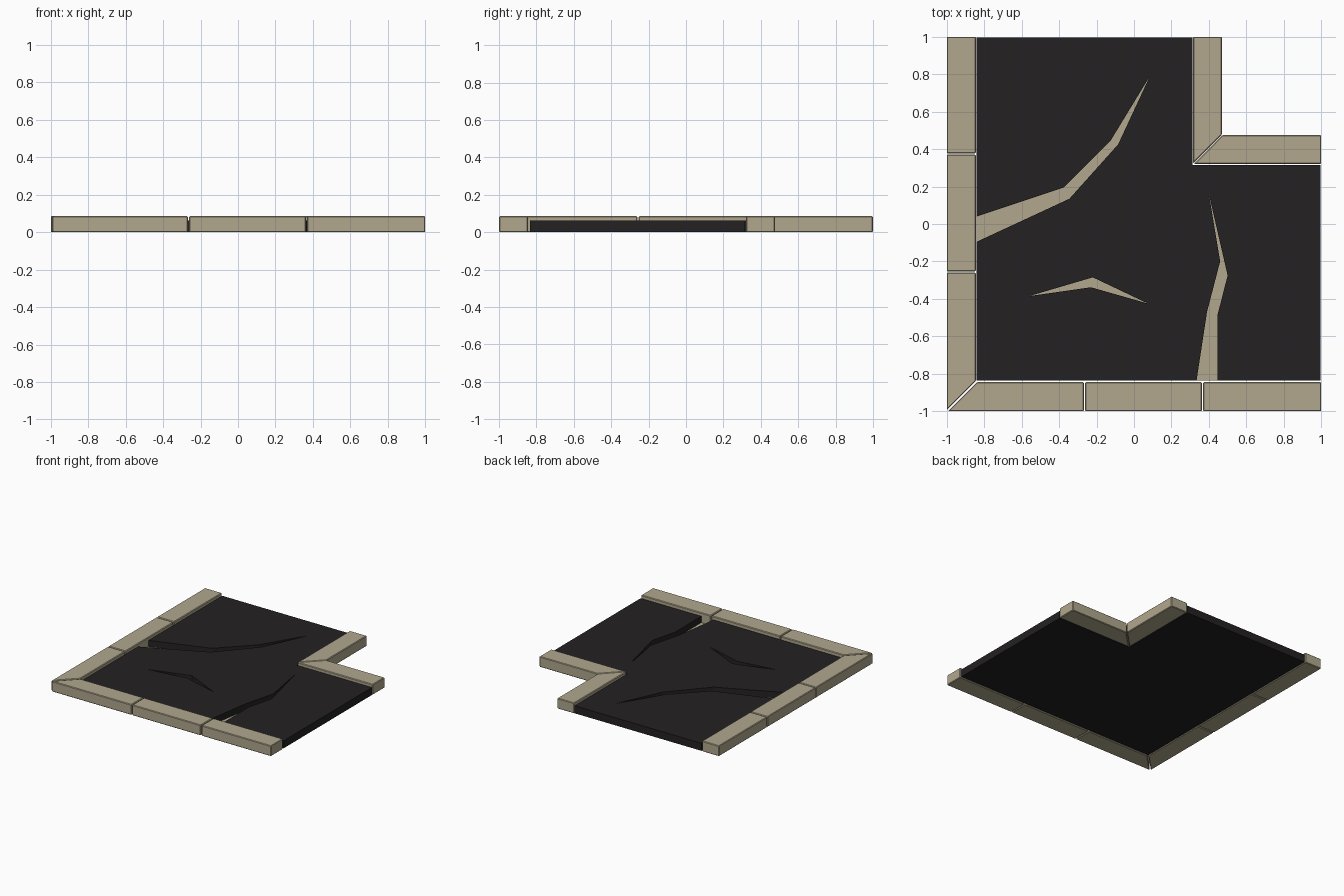
import bpy, bmesh

if "Cube" in bpy.data.objects:
    bpy.data.objects.remove(bpy.data.objects["Cube"])


def material(name, rgb):
    m = bpy.data.materials.new(name)
    m.diffuse_color = (*rgb, 1)
    m.use_nodes = True
    m.node_tree.nodes["Principled BSDF"].inputs["Base Color"].default_value = m.diffuse_color
    return m


ASPHALT = material("asphalt", (0.017, 0.015, 0.016))
STONE = material("stone", (0.44, 0.39, 0.27))


def prism(name, outline, z0, z1, mats, bevel=0):
    """Extrude a flat outline from z0 up to z1."""
    bm = bmesh.new()
    face = bm.faces.new([bm.verts.new((x, y, z0)) for x, y in outline])
    top = bmesh.ops.extrude_face_region(bm, geom=[face])["geom"]
    bmesh.ops.translate(bm, vec=(0, 0, z1 - z0),
                        verts=[v for v in top if isinstance(v, bmesh.types.BMVert)])
    bmesh.ops.recalc_face_normals(bm, faces=bm.faces[:])
    if bevel:
        bmesh.ops.bevel(bm, geom=bm.edges[:], offset=bevel, segments=1,
                        affect='EDGES', profile=0.5)
    me = bpy.data.meshes.new(name)
    bm.to_mesh(me)
    bm.free()
    for m in mats:
        me.materials.append(m)
    ob = bpy.data.objects.new(name, me)
    bpy.context.collection.objects.link(ob)
    return ob


# L-shaped road slab
road = prism("road_slab", [(-0.84, -0.835), (0.997, -0.835), (0.997, 0.315),
                           (0.313, 0.315), (0.313, 0.997), (-0.84, 0.997)],
             0.002, 0.064, [ASPHALT, STONE])

# Cracks sunk into the slab: dark walls, pale floor
cracks = [
    [(-0.86, 0.033), (-0.375, 0.195), (-0.125, 0.445), (0.085, 0.79),
     (-0.085, 0.425), (-0.345, 0.135), (-0.86, -0.104)],
    [(0.332, -0.85), (0.39, -0.47), (0.46, -0.2), (0.4, 0.16),
     (0.5, -0.275), (0.445, -0.49), (0.445, -0.85)],
    [(-0.56, -0.385), (-0.22, -0.285), (0.075, -0.425), (-0.23, -0.338)],
]
for outline in cracks:
    cutter = prism("crack_cutter", outline, 0.012, 0.1, [ASPHALT, STONE])
    for p in cutter.data.polygons:
        p.material_index = 1 if p.normal.z < -0.9 else 0
    cutter.hide_render = True
    mod = road.modifiers.new("crack", 'BOOLEAN')
    mod.operation, mod.solver, mod.object = 'DIFFERENCE', 'EXACT', cutter
    bpy.context.view_layer.objects.active = road
    bpy.ops.object.modifier_apply(modifier=mod.name)
    bpy.data.objects.remove(cutter)

# Kerb stones, mitred where two runs meet
W, G = 0.155, 0.003          # kerb width, half joint gap
IN = -1 + W
kerbs = {
    "front_kerb": [
        [(-1 + 2 * G, -1), (-0.265 - G, -1), (-0.265 - G, IN), (IN + 2 * G, IN)],
        [(-0.265 + G, -1), (0.365 - G, -1), (0.365 - G, IN), (-0.265 + G, IN)],
        [(0.365 + G, -1), (1, -1), (1, IN), (0.365 + G, IN)]],
    "left_kerb": [
        [(-1, -1 + 2 * G), (IN, IN + 2 * G), (IN, -0.257 - G), (-1, -0.257 - G)],
        [(-1, -0.257 + G), (IN, -0.257 + G), (IN, 0.374 - G), (-1, 0.374 - G)],
        [(-1, 0.374 + G), (IN, 0.374 + G), (IN, 1), (-1, 1)]],
    "inner_corner_kerb": [
        [(0.316, 0.32 + G), (0.47, 0.475 + G), (0.47, 1), (0.316, 1)],
        [(0.316 + G, 0.32), (1, 0.32), (1, 0.475), (0.47 + G, 0.475)]],
}
for name, blocks in kerbs.items():
    for i, outline in enumerate(blocks, 1):
        prism(f"{name}_{i}", outline, 0, 0.086, [STONE], bevel=0.005)
